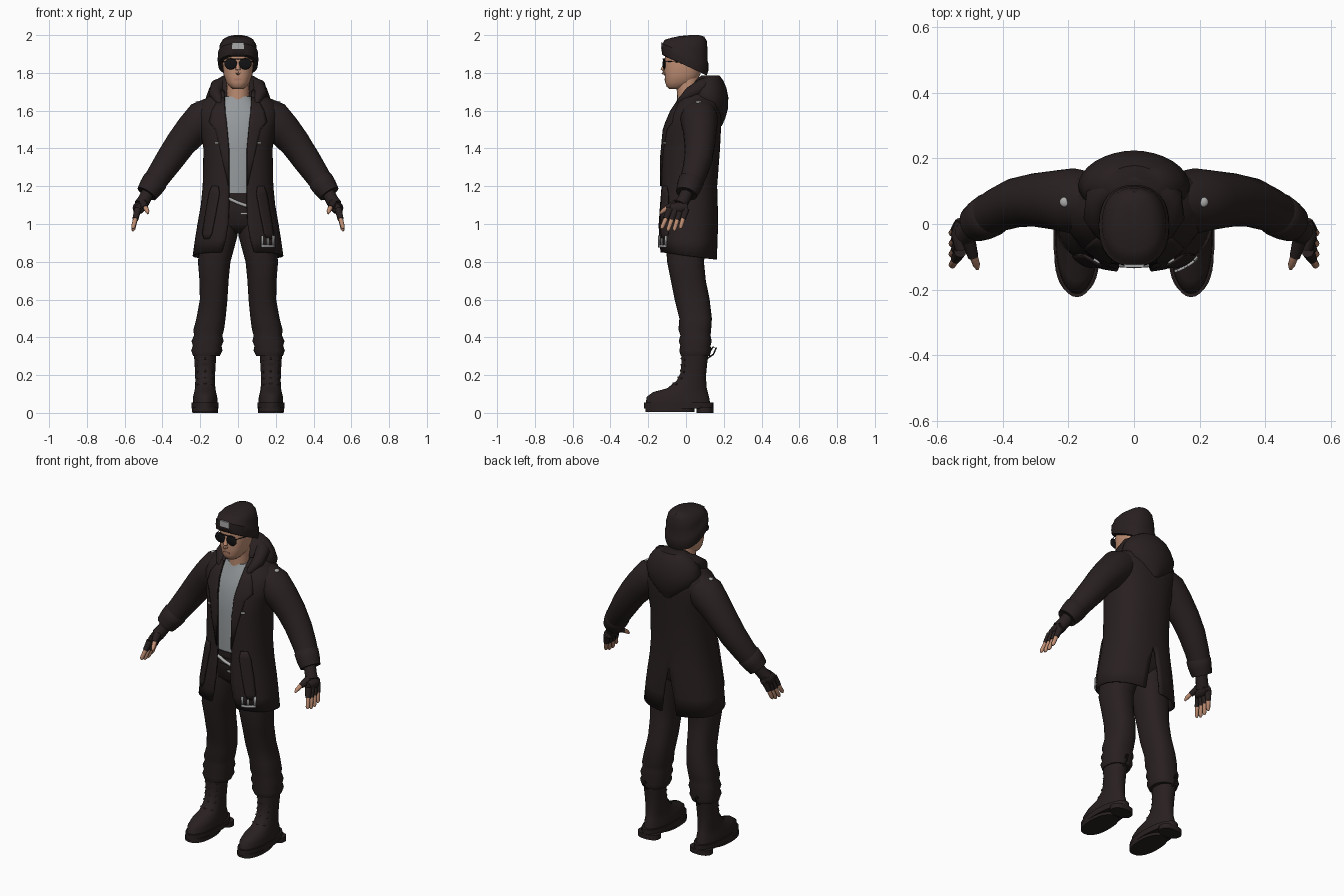
import bpy, bmesh, math
from mathutils import Vector

cube = bpy.data.objects.get("Cube")
if cube:
    bpy.data.objects.remove(cube, do_unlink=True)


def material(name, *rgb):
    mat = bpy.data.materials.new(name)
    mat.use_nodes = True
    mat.diffuse_color = (*rgb, 1)
    mat.node_tree.nodes["Principled BSDF"].inputs["Base Color"].default_value = (*rgb, 1)
    return mat


CLOTH = material("dark brown cloth", .022, .0145, .0145)
SHIRT = material("grey shirt", .3, .32, .33)
SKIN = material("skin", .53, .275, .175)
LIPS = material("lips", .4, .18, .13)
LENS = material("black lens", .006, .006, .007)
METAL = material("pale metal", .4, .4, .4)
POWER = .85


def finish(name, bm, mat, thickness=0):
    bmesh.ops.recalc_face_normals(bm, faces=bm.faces)
    mesh = bpy.data.meshes.new(name)
    bm.to_mesh(mesh)
    bm.free()
    mesh.materials.append(mat)
    obj = bpy.data.objects.new(name, mesh)
    bpy.context.collection.objects.link(obj)
    bpy.ops.object.select_all(action='DESELECT')
    obj.select_set(True)
    bpy.context.view_layer.objects.active = obj
    bpy.ops.object.shade_smooth_by_angle(angle=math.radians(45))
    if thickness:
        obj.modifiers.new("thickness", 'SOLIDIFY').thickness = thickness
    return obj


def loft(name, rings, mat, closed=True, thickness=0, slit=None):
    """Skin a list of point rings; closed rings get end caps, the slit column stays open."""
    bm = bmesh.new()
    rows = [[bm.verts.new(p) for p in ring] for ring in rings]
    count = len(rows[0])
    for a, b in zip(rows, rows[1:]):
        for j in range(count if closed else count - 1):
            k = (j + 1) % count
            if j != slit:
                bm.faces.new((a[j], a[k], b[k], b[j]))
    if closed:
        bm.faces.new(rows[0])
        bm.faces.new(rows[-1])
    bmesh.ops.remove_doubles(bm, verts=bm.verts, dist=.0001)
    return finish(name, bm, mat, thickness)


def on_ring(a, z, rx, front, back, cx=0, slope=0, power=POWER):
    """Point on a rounded horizontal section, angle 0 facing the front."""
    def bent(v):
        return math.copysign(abs(v) ** power, v)
    y = (front + back) / 2 - (back - front) / 2 * bent(math.cos(a))
    return cx + rx * bent(math.sin(a)), y, z - slope * y


def ring(*section, n=32, **options):
    return [on_ring(math.tau * i / n, *section, **options) for i in range(n)]


def tube(name, path, mat, n=12):
    """Round tube through (x, y, z, radius) stations."""
    centres = [Vector(p[:3]) for p in path]
    rings = []
    for i, c in enumerate(centres):
        way = centres[min(i + 1, len(path) - 1)] - centres[max(i - 1, 0)]
        turn = way.to_track_quat('Z', 'Y')
        rings.append([c + turn @ Vector((math.cos(a), math.sin(a), 0)) * path[i][3]
                      for a in (math.tau * j / n for j in range(n))])
    return loft(name, rings, mat)


def ball(name, centre, size, mat):
    bm = bmesh.new()
    bmesh.ops.create_uvsphere(bm, u_segments=20, v_segments=12, radius=1)
    bmesh.ops.scale(bm, vec=size, verts=bm.verts)
    bmesh.ops.translate(bm, vec=centre, verts=bm.verts)
    return finish(name, bm, mat)


def box(name, centre, size, mat):
    bm = bmesh.new()
    bmesh.ops.create_cube(bm, size=1)
    bmesh.ops.scale(bm, vec=size, verts=bm.verts)
    bmesh.ops.translate(bm, vec=centre, verts=bm.verts)
    return finish(name, bm, mat)


# Coat: height, half width, front, back, half front opening, half back vent
COAT = [(.833, .24, -.14, .165, .085, .05), (.92, .228, -.147, .168, .065, .035), (1, .215, -.147, .17, .052, .02),
        (1.1, .197, -.14, .168, .047, 0), (1.2, .187, -.132, .165, .047, 0), (1.4, .183, -.134, .18, .048, 0),
        (1.5, .2, -.12, .185, .057, 0), (1.58, .218, -.092, .19, .066, 0), (1.64, .2, -.058, .185, .07, 0),
        (1.68, .15, -.03, .16, .072, 0), (1.71, .11, -.005, .13, .075, 0)]
COLS = 24
coat_rings = []
for z, rx, front, back, *cuts in COAT:
    start, end = (math.asin((w / rx) ** (1 / POWER)) for w in cuts)
    half = [on_ring(start + (math.pi - start - end) * j / COLS, z, rx, front, back, slope=.13 * (z < .9))
            for j in range(COLS + 1)]
    coat_rings.append(half + [(-x, y, h) for x, y, h in reversed(half)])
loft("coat", coat_rings, CLOTH, closed=False, thickness=.01, slit=COLS)


def coat_front(x, z):
    for low, high in zip(COAT, COAT[1:]):
        if z <= high[0]:
            break
    t = (z - low[0]) / (high[0] - low[0])
    rx, f, b = (low[i] + t * (high[i] - low[i]) for i in (1, 2, 3))
    depth = max(0, 1 - (abs(x) / rx) ** (2 / POWER)) ** (POWER / 2)
    return (f + b) / 2 - (b - f) / 2 * depth


def coat_plate(name, rows, side, lift, mat=CLOTH):
    """Thin piece lying on the coat front, from rows of (z, inner x, outer x)."""
    rings = []
    for z, x0, x1 in rows:
        xs = [x0 + (x1 - x0) * i / 5 for i in range(6)]
        rings.append([(side * x, coat_front(x, z) - lift, z) for x in xs])
    loft(name, rings, mat, closed=False, thickness=.008)


# Hood bag and collar roll
loft("hood", [ring(z, rx, f, b, power=1.05) for z, rx, f, b in [
    (1.52, .03, .14, .19), (1.56, .085, .1, .208), (1.61, .145, .05, .222), (1.67, .17, .01, .224),
    (1.72, .152, .015, .214), (1.76, .122, .045, .197), (1.785, .08, .08, .178)]], CLOTH)
collar = [(.075, -.055, 1.6, .01), (.1, -.025, 1.65, .022), (.12, .02, 1.69, .034), (.107, .08, 1.725, .042),
          (.065, .12, 1.738, .045), (0, .135, 1.742, .045)]
tube("collar", collar + [(-x, y, z, r) for x, y, z, r in collar[-2::-1]], CLOTH, n=16)

# Shirt, hips, belt
loft("shirt", [ring(z, rx, f, b) for z, rx, f, b in [
    (1.14, .13, -.108, .1), (1.4, .14, -.114, .13), (1.52, .15, -.1, .13), (1.6, .14, -.075, .13),
    (1.65, .095, -.05, .11), (1.675, .07, -.042, .08)]], SHIRT)
loft("hips", [ring(z, rx, f, b) for z, rx, f, b in [
    (.95, .09, -.06, .08), (1, .17, -.11, .125), (1.1, .165, -.113, .125), (1.165, .155, -.114, .12)]], CLOTH)
loft("belt", [ring(z, .165, -.12, .128) for z in (1.09, 1.13)], CLOTH)
tube("belt_chain", [(-.055, -.122, 1.137, .009), (0, -.126, 1.112, .009), (.055, -.122, 1.093, .009)], METAL)
box("belt_buckle", (.03, -.118, 1.055), (.035, .009, .01), METAL)

# Head
tube("neck", [(0, .015, 1.6, .062), (0, .012, 1.68, .059), (0, .008, 1.78, .062)], SKIN, n=20)
loft("head", [ring(z, rx, f, b) for z, rx, f, b in [
    (1.715, .028, -.088, -.02), (1.727, .044, -.103, .01), (1.75, .062, -.11, .05), (1.79, .076, -.113, .075),
    (1.85, .082, -.115, .09), (1.9, .08, -.11, .09)]], SKIN)
tube("nose", [(0, -.108, 1.855, .008), (0, -.122, 1.815, .013), (0, -.119, 1.803, .014), (0, -.108, 1.795, .008)], SKIN)
box("mouth", (0, -.108, 1.765), (.04, .009, .008), LIPS)

# Knitted cap with folded brim
loft("cap", [ring(z, rx, f, b, slope=s) for z, s, rx, f, b in [
    (1.838, .45, .098, -.118, .1), (1.838, .47, .105, -.126, .11), (1.865, .47, .108, -.13, .118),
    (1.9, .44, .106, -.128, .119), (1.908, .42, .1, -.122, .115), (1.945, .27, .097, -.112, .115),
    (1.978, .09, .08, -.08, .11), (1.994, .02, .053, -.035, .097), (2, 0, .02, .02, .07)]], CLOTH)
box("cap_badge", (0, -.128, 1.943), (.062, .009, .034), METAL)

# Sunglasses bridge
tube("glasses_bridge", [(-.06, -.116, 1.872, .003), (0, -.122, 1.874, .003), (.06, -.116, 1.872, .003)], LENS)

for side, word in ((1, "left"), (-1, "right")):
    def sided(points):
        return [(side * p[0], *p[1:]) for p in points]

    # Sunglasses lens and arm
    ball(word + "_lens", (side * .038, -.116, 1.848), (.034, .008, .03), LENS)
    tube(word + "_temple", sided([(.068, -.112, 1.862, .002), (.084, -.05, 1.858, .002), (.085, .02, 1.85, .002)]), LENS)

    # Coat trim
    coat_plate(word + "_lapel", [(1.67, .073, .1), (1.6, .068, .14), (1.54, .06, .155), (1.5, .057, .12),
                                 (1.35, .048, .085), (1.2, .047, .051)], side, .007)
    coat_plate(word + "_pocket_flap", [(1.2, .105, .14), (1.16, .1, .155), (1.05, .12, .175),
                                       (.95, .14, .19), (.92, .155, .18)], side, .012)
    coat_plate(word + "_chest_stud", [(1.435, .105, .125), (1.423, .105, .125)], side, .01, METAL)
    ball(word + "_shoulder_stud", (side * .21, .067, 1.643), (.016, .016, .009), METAL)

    # Sleeve with folded cuff
    tube(word + "_sleeve", sided([
        (.12, .072, 1.595, .085), (.185, .07, 1.555, .1), (.243, .073, 1.497, .09), (.305, .073, 1.423, .081),
        (.36, .065, 1.343, .075), (.415, .043, 1.263, .067), (.442, .028, 1.222, .063)]), CLOTH, n=24)
    tube(word + "_cuff", sided([(.43, .033, 1.24, .056), (.438, .028, 1.228, .068), (.46, .015, 1.195, .065),
                                (.483, .002, 1.16, .057), (.48, .004, 1.165, .045)]), CLOTH, n=24)

    # Fingerless glove and fingers
    tube(word + "_glove_wrist", sided([(.47, .01, 1.18, .034), (.495, -.012, 1.13, .034),
                                       (.515, -.03, 1.1, .036)]), CLOTH)
    tube(word + "_glove_palm", sided([(.52, .006, 1.09, .024), (.525, -.03, 1.085, .033),
                                      (.52, -.08, 1.085, .024)]), CLOTH)
    for i, finger in enumerate(("index", "middle", "ring", "little")):
        root = Vector((side * .53, -.084 + .028 * i, 1.08))
        tip = Vector((side * .557, -.13 + .033 * i, .975 - .012 * (i in (1, 2))))
        mid = root.lerp(tip, .5)
        tube(f"{word}_{finger}_glove", [(*root, .019), (*mid, .015)], CLOTH)
        tube(f"{word}_{finger}_finger", [(*mid, .012), (*mid.lerp(tip, .8), .011), (*tip, .005)], SKIN)
    tube(word + "_thumb_glove", sided([(.505, -.05, 1.11, .022), (.49, -.1, 1.085, .016)]), CLOTH)
    tube(word + "_thumb", sided([(.49, -.095, 1.088, .013), (.48, -.125, 1.067, .011), (.477, -.137, 1.055, .005)]), SKIN)

    # Trouser leg, bunched above the boot
    loft(word + "_trouser_leg", [ring(z, rx, f, b, side * cx) for z, cx, rx, f, b in [
        (1.02, .09, .088, -.11, .12), (.94, .1, .098, -.11, .115), (.8, .126, .086, -.1, .095),
        (.7, .127, .077, -.08, .105), (.6, .129, .073, -.06, .125), (.5, .143, .077, -.035, .137),
        (.44, .155, .081, -.04, .133), (.41, .158, .075, -.03, .13), (.38, .161, .085, -.038, .136),
        (.355, .163, .076, -.03, .13), (.33, .165, .083, -.036, .134), (.3, .167, .07, -.027, .125)]], CLOTH)

    # Boot
    cx = side * .174
    loft(word + "_boot", [ring(z, rx, f, b, cx, power=.95) for z, rx, f, b in [
        (.04, .066, -.215, .13), (.085, .064, -.208, .122), (.11, .058, -.175, .115), (.13, .054, -.1, .11),
        (.17, .052, -.05, .107), (.21, .053, -.03, .107), (.26, .056, -.025, .112), (.32, .06, -.025, .12)]], CLOTH)
    loft(word + "_sole", [ring(z, .072, -.223, .145, cx, power=.95) for z in (.022, .055)], CLOTH)
    loft(word + "_tread", [ring(z, .069, -.215, .045, cx) for z in (.006, .03)], CLOTH)
    loft(word + "_heel", [ring(z, .068, .055, .145, cx) for z in (0, .03)], CLOTH)
    for i in range(5):
        z, y = .15 + .033 * i, (-.068, -.04, -.028, -.025, -.025)[i]
        tube(f"{word}_lace_{i}", [(cx - .04, y + .02, z, .005), (cx, y, z + .006, .005),
                                  (cx + .04, y + .02, z, .005)], CLOTH, n=8)
    tube(word + "_pull_loop", [(cx, .115, .29, .004), (cx, .145, .31, .004), (cx, .16, .345, .004),
                               (cx, .145, .35, .004), (cx, .12, .32, .004)], CLOTH, n=8)

# Metal clip hanging from the left front of the coat
for i in range(3):
    x = .125 + .03 * i
    coat_plate(f"clip_prong_{i}", [(.94 - .015 * (i == 1), x, x + .01), (.88, x, x + .01)], 1, .02, METAL)
coat_plate("clip_bar", [(.89, .125, .195), (.876, .125, .195)], 1, .021, METAL)
